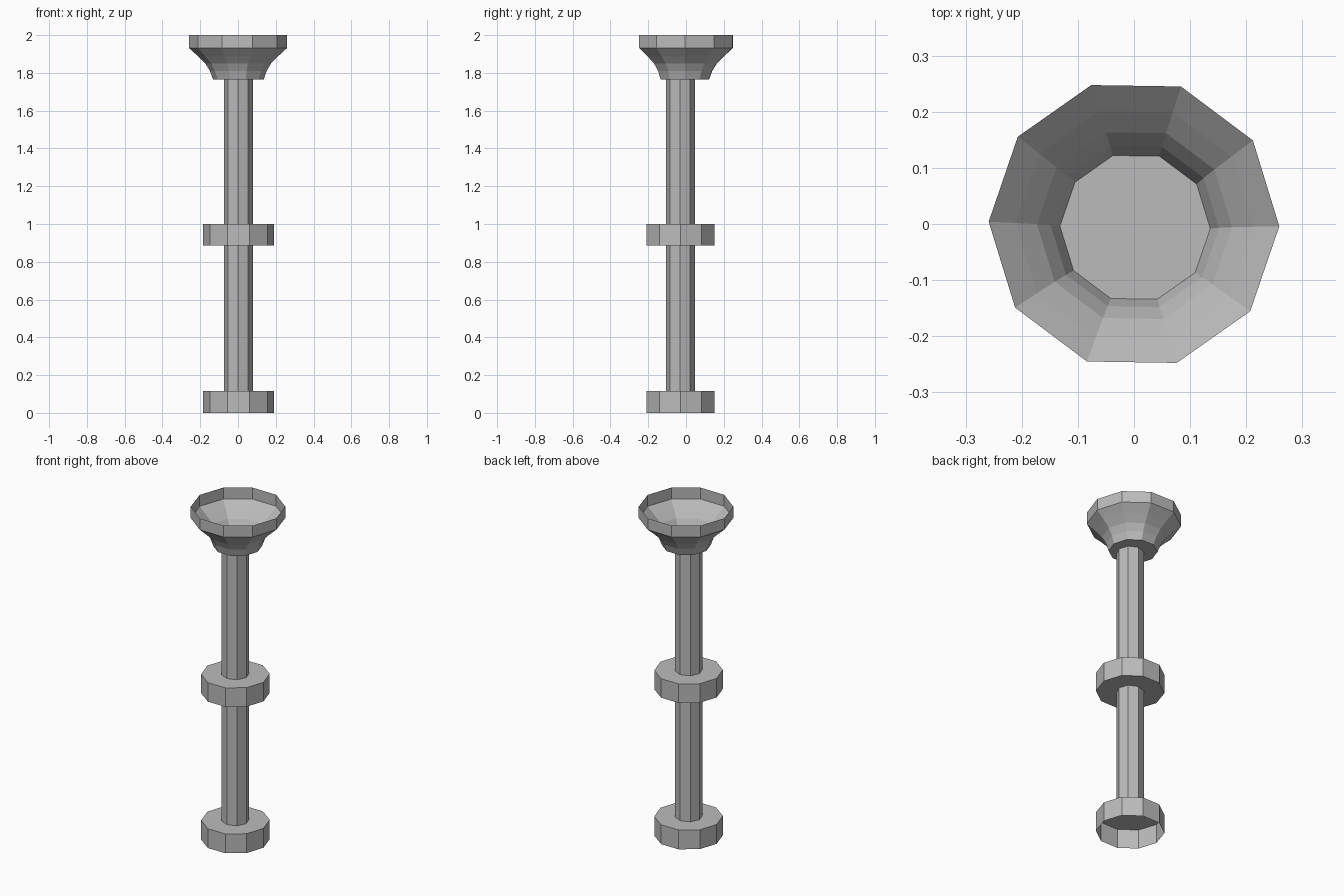
import bpy
import bmesh
from math import cos, sin, tau, radians

cube = bpy.data.objects.get("Cube")
if cube:
    bpy.data.objects.remove(cube, do_unlink=True)

grey = bpy.data.materials.new("plain grey")
grey.use_nodes = True
colour = (0.5, 0.5, 0.5, 1)
grey.diffuse_color = colour
grey.node_tree.nodes["Principled BSDF"].inputs["Base Color"].default_value = colour


def lathe(name, rings, sides, turn=0, cap_bottom=True, cap_top=True):
    """Faceted solid from (radius, z, centre x, centre y) rings, bottom to top."""
    bm = bmesh.new()
    loops = []
    for r, z, cx, cy in rings:
        angles = [radians(turn) + tau * i / sides for i in range(sides)]
        loops.append([bm.verts.new((cx + r * cos(a), cy + r * sin(a), z)) for a in angles])
    for low, high in zip(loops, loops[1:]):
        for i in range(sides):
            j = (i + 1) % sides
            bm.faces.new((low[i], low[j], high[j], high[i]))
    if cap_bottom:
        bm.faces.new(loops[0][::-1])
    if cap_top:
        bm.faces.new(loops[-1])
    mesh = bpy.data.meshes.new(name)
    bm.to_mesh(mesh)
    bm.free()
    mesh.materials.append(grey)
    obj = bpy.data.objects.new(name, mesh)
    bpy.context.collection.objects.link(obj)
    return obj


AXIS = (0.003, -0.029)  # the stem stands slightly off the bowl's centre


def column(name, radius, bottom, top, sides, turn=0, **caps):
    return lathe(name, [(radius, z, *AXIS) for z in (bottom, top)], sides, turn, **caps)


# Base is hollow underneath; the middle collar is closed
column("base", 0.188, 0, 0.117, 10, cap_bottom=False)
column("middle_collar", 0.188, 0.885, 1.0, 10)

# Octagonal stem
column("stem", 0.076, 0.117, 1.765, 8, turn=-3)

# Open thin-walled bowl with a flared profile and an upright rim
profile = [(0.134, 1.765), (0.150, 1.81), (0.174, 1.85),
           (0.212, 1.888), (0.259, 1.931), (0.259, 2.0)]
rings = []
for r, z in profile:
    shift = max(0, (1.931 - z) / 0.166)  # centre drifts toward the stem lower down
    rings.append((r, z, 0.002 * shift, -0.006 * shift))
lathe("bowl", rings, 10, turn=-0.9, cap_top=False)
